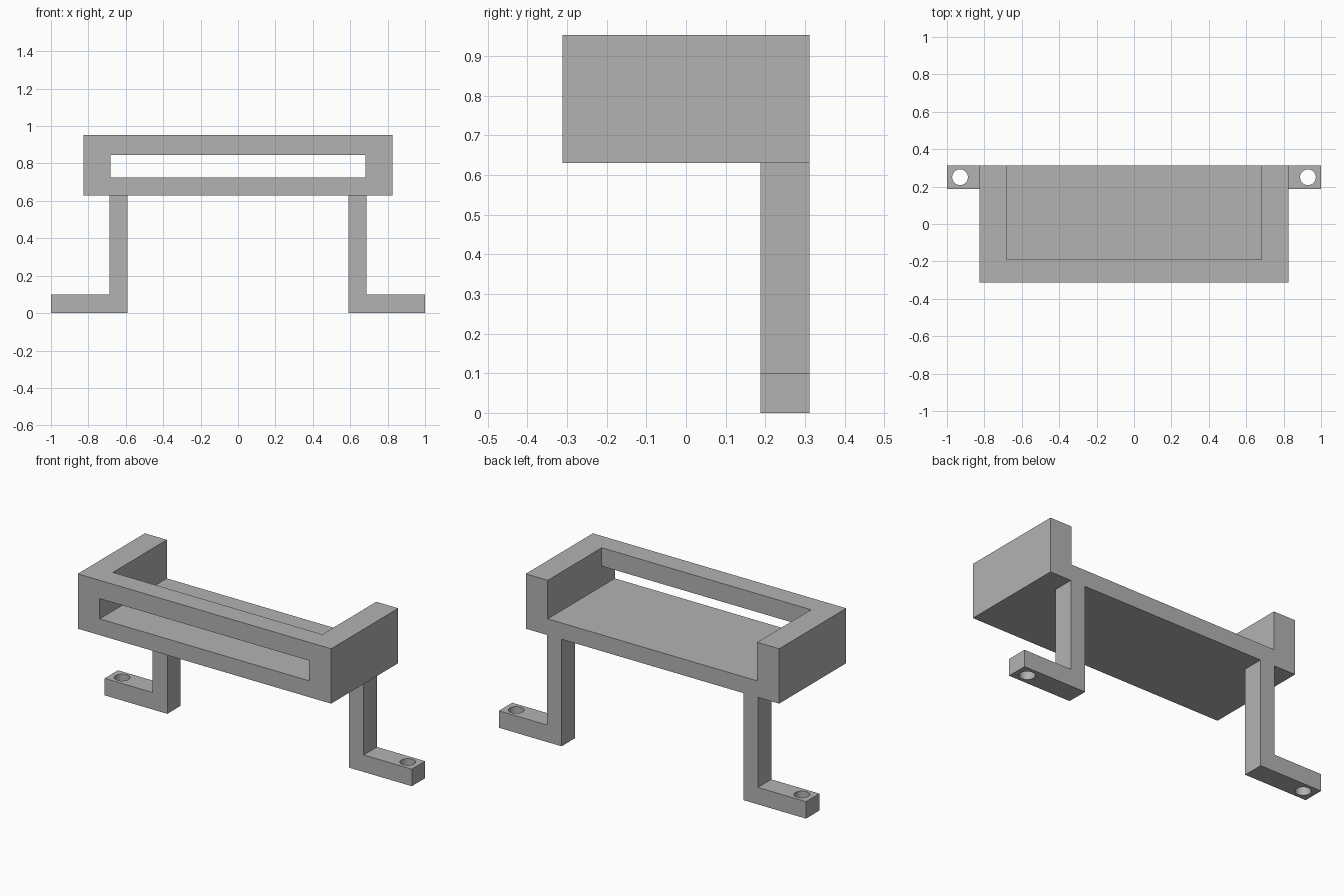
import bpy
import bmesh
from mathutils import Vector

if "Cube" in bpy.data.objects:
    bpy.data.objects.remove(bpy.data.objects["Cube"], do_unlink=True)

grey = bpy.data.materials.new("plain grey")
grey.use_nodes = True
colour = (0.45, 0.45, 0.45, 1)
grey.diffuse_color = colour
grey.node_tree.nodes["Principled BSDF"].inputs["Base Color"].default_value = colour


def prism(name, points, offset):
    """Extrude a closed outline of 3D points along an offset."""
    bm = bmesh.new()
    face = bm.faces.new([bm.verts.new(p) for p in points])
    result = bmesh.ops.extrude_face_region(bm, geom=[face])
    moved = [g for g in result["geom"] if isinstance(g, bmesh.types.BMVert)]
    bmesh.ops.translate(bm, verts=moved, vec=Vector(offset))
    bmesh.ops.recalc_face_normals(bm, faces=bm.faces)
    mesh = bpy.data.meshes.new(name)
    bm.to_mesh(mesh)
    bm.free()
    mesh.materials.append(grey)
    obj = bpy.data.objects.new(name, mesh)
    bpy.context.collection.objects.link(obj)
    return obj


def cut(target, cutter):
    """Subtract the cutter, then remove it."""
    mod = target.modifiers.new("cut", "BOOLEAN")
    mod.operation = "DIFFERENCE"
    mod.solver = "EXACT"
    mod.object = cutter
    cutter.hide_render = True
    bpy.context.view_layer.objects.active = target
    bpy.ops.object.modifier_apply(modifier=mod.name)
    bpy.data.objects.remove(cutter, do_unlink=True)


# Overall measures
half_width, half_depth = 0.825, 0.312
base, floor, slot_top, top = 0.63, 0.726, 0.845, 0.953
inner, wall_back = 0.682, -0.19

# Tray: a block hollowed from the back and top, with a slot through the front
outline = [(-half_depth, base), (half_depth, base), (half_depth, top), (-half_depth, top)]
tray = prism("tray", [(-half_width, y, z) for y, z in outline], (2 * half_width, 0, 0))
hollow = [(-1, floor), (1, floor), (1, 2), (wall_back, 2),
          (wall_back, slot_top), (-1, slot_top)]
cut(tray, prism("tray_cutter", [(-inner, y, z) for y, z in hollow], (2 * inner, 0, 0)))

# Brackets: upright leg with an outward foot and a screw hole
leg_in, leg_out, foot_top, leg_front = 0.592, 0.687, 0.1, 0.188
profile = [(leg_in, 0), (1, 0), (1, foot_top), (leg_out, foot_top),
           (leg_out, base), (leg_in, base)]
for side, sign in (("left", 1), ("right", -1)):
    bracket = prism(side + "_bracket", [(sign * x, leg_front, z) for x, z in profile],
                    (0, half_depth - leg_front, 0))
    bpy.ops.mesh.primitive_cylinder_add(vertices=48, radius=0.042, depth=0.5,
                                        location=(sign * 0.93, 0.25, 0))
    drill = bpy.context.object
    drill.data.materials.append(grey)
    cut(bracket, drill)
    bpy.ops.object.select_all(action="DESELECT")
    bracket.select_set(True)
    bpy.context.view_layer.objects.active = bracket
    bpy.ops.object.shade_smooth_by_angle()
